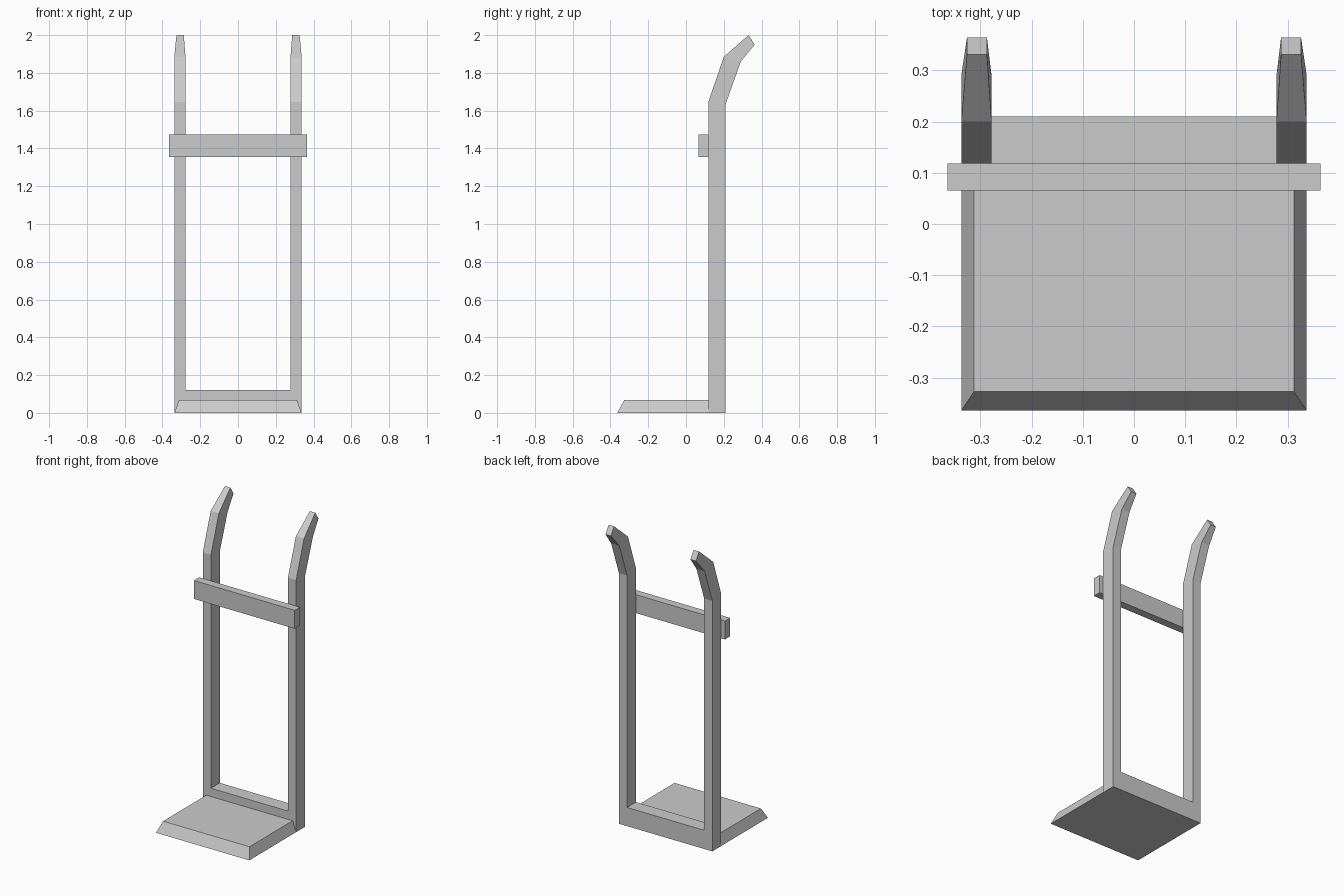
import bpy
import bmesh

if "Cube" in bpy.data.objects:
    bpy.data.objects.remove(bpy.data.objects["Cube"])


def loft(name, rings, mirror=False):
    """Skin a stack of four-cornered rings into a closed solid."""
    bm = bmesh.new()
    loops = [[bm.verts.new(p) for p in ring] for ring in rings]
    for a, b in zip(loops, loops[1:]):
        for i in range(4):
            j = (i + 1) % 4
            bm.faces.new((a[i], a[j], b[j], b[i]))
    bm.faces.new(loops[0][::-1])
    bm.faces.new(loops[-1])
    bmesh.ops.recalc_face_normals(bm, faces=bm.faces)
    mesh = bpy.data.meshes.new(name)
    bm.to_mesh(mesh)
    bm.free()
    obj = bpy.data.objects.new(name, mesh)
    bpy.context.collection.objects.link(obj)
    if mirror:
        obj.modifiers.new("mirror", 'MIRROR')
    return obj


def rect(x0, x1, y0, y1, z):
    return [(x0, y0, z), (x1, y0, z), (x1, y1, z), (x0, y1, z)]


def box(name, x0, x1, y0, y1, z0, z1):
    return loft(name, [rect(x0, x1, y0, y1, z0), rect(x0, x1, y0, y1, z1)])


FRONT, BACK = 0.118, 0.21
INNER, OUTER = 0.278, 0.337

# Upright posts bending back into tapered handles:
# inner x, outer x, front (y, z), back (y, z)
sections = [
    (INNER, OUTER, (FRONT, 0.0), (BACK, 0.0)),
    (INNER, OUTER, (FRONT, 1.645), (BACK, 1.635)),
    (INNER, OUTER, (0.2, 1.885), (0.29, 1.86)),
    (0.287, 0.326, (0.331, 2.0), (0.364, 1.95)),
]
loft("upright_post", [[(xi, *f), (xo, *f), (xo, *b), (xi, *b)]
                      for xi, xo, f, b in sections], mirror=True)

# Bottom rail joining the posts
box("bottom_rail", -INNER, INNER, FRONT, BACK, 0.0, 0.122)

# Upper cross bar fixed to the front of the posts
box("cross_bar", -0.364, 0.364, 0.065, FRONT, 1.355, 1.475)

# Toe plate with bevelled front and sides
loft("toe_plate", [rect(-OUTER, OUTER, -0.364, FRONT, 0.0),
                   rect(-0.312, 0.312, -0.327, FRONT, 0.068)])
